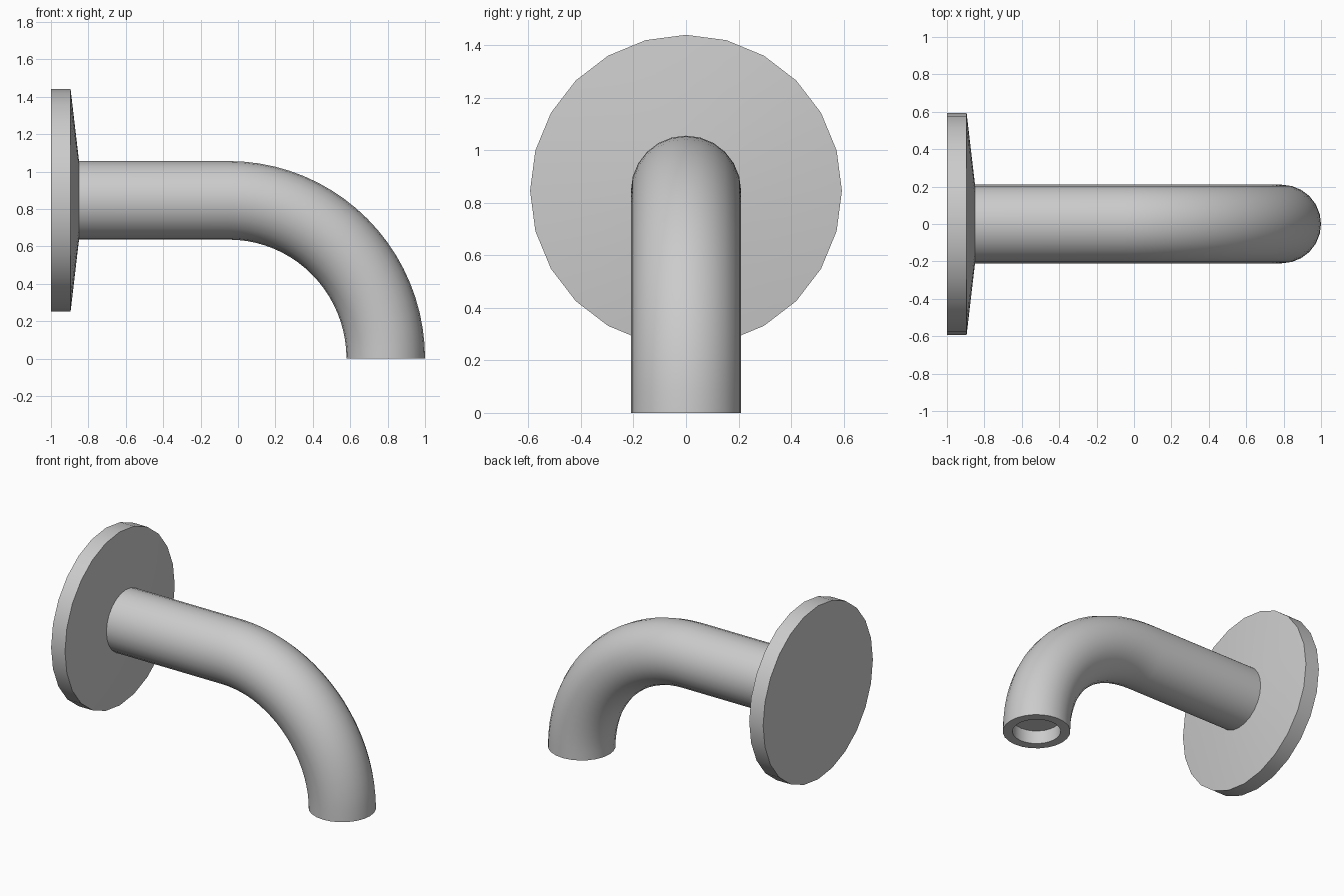
import bpy, bmesh
from math import sin, cos, pi, radians
from mathutils import Vector

if "Cube" in bpy.data.objects:
    bpy.data.objects.remove(bpy.data.objects["Cube"])

SIDES = 24
AXIS_Z = 0.846      # height of the straight pipe
R_PIPE = 0.21
BEND_X = -0.05      # where the bend begins


def loft(name, stations):
    """Skin rings given as (centre, tilt angle, radius); cap both ends."""
    bm = bmesh.new()
    rings = []
    for (x, z), tilt, r in stations:
        out = Vector((sin(tilt), 0, cos(tilt)))   # in-plane "up" of the ring
        side = Vector((0, 1, 0))
        rings.append([bm.verts.new(Vector((x, 0, z))
                      + out * r * cos(2 * pi * i / SIDES)
                      + side * r * sin(2 * pi * i / SIDES)) for i in range(SIDES)])
    for a, b in zip(rings, rings[1:]):
        for i in range(SIDES):
            j = (i + 1) % SIDES
            bm.faces.new((a[i], a[j], b[j], b[i]))
    bm.faces.new(rings[0])
    bm.faces.new(rings[-1])
    bmesh.ops.recalc_face_normals(bm, faces=bm.faces)
    mesh = bpy.data.meshes.new(name)
    bm.to_mesh(mesh)
    bm.free()
    obj = bpy.data.objects.new(name, mesh)
    bpy.context.collection.objects.link(obj)
    bpy.ops.object.select_all(action='DESELECT')
    obj.select_set(True)
    bpy.context.view_layer.objects.active = obj
    bpy.ops.object.shade_smooth_by_angle(angle=radians(30))
    return obj


# wall flange: flat back, straight rim, shallow cone towards the pipe
loft("wall_flange", [((x, AXIS_Z), 0, r) for x, r in
                     ((-1.0, 0.594), (-0.895, 0.594), (-0.85, R_PIPE))])

# spout: straight run, quarter bend, then the recessed outlet
path = [((-0.86, AXIS_Z), 0, R_PIPE)]
STEPS = 20
for k in range(STEPS + 1):
    a = pi / 2 * k / STEPS
    path.append(((BEND_X + 0.84 * sin(a), AXIS_Z * cos(a)), a, R_PIPE))
end_x = BEND_X + 0.84
path += [((end_x, 0), pi / 2, 0.15), ((end_x, 0.09), pi / 2, 0.15)]
loft("spout", path)
